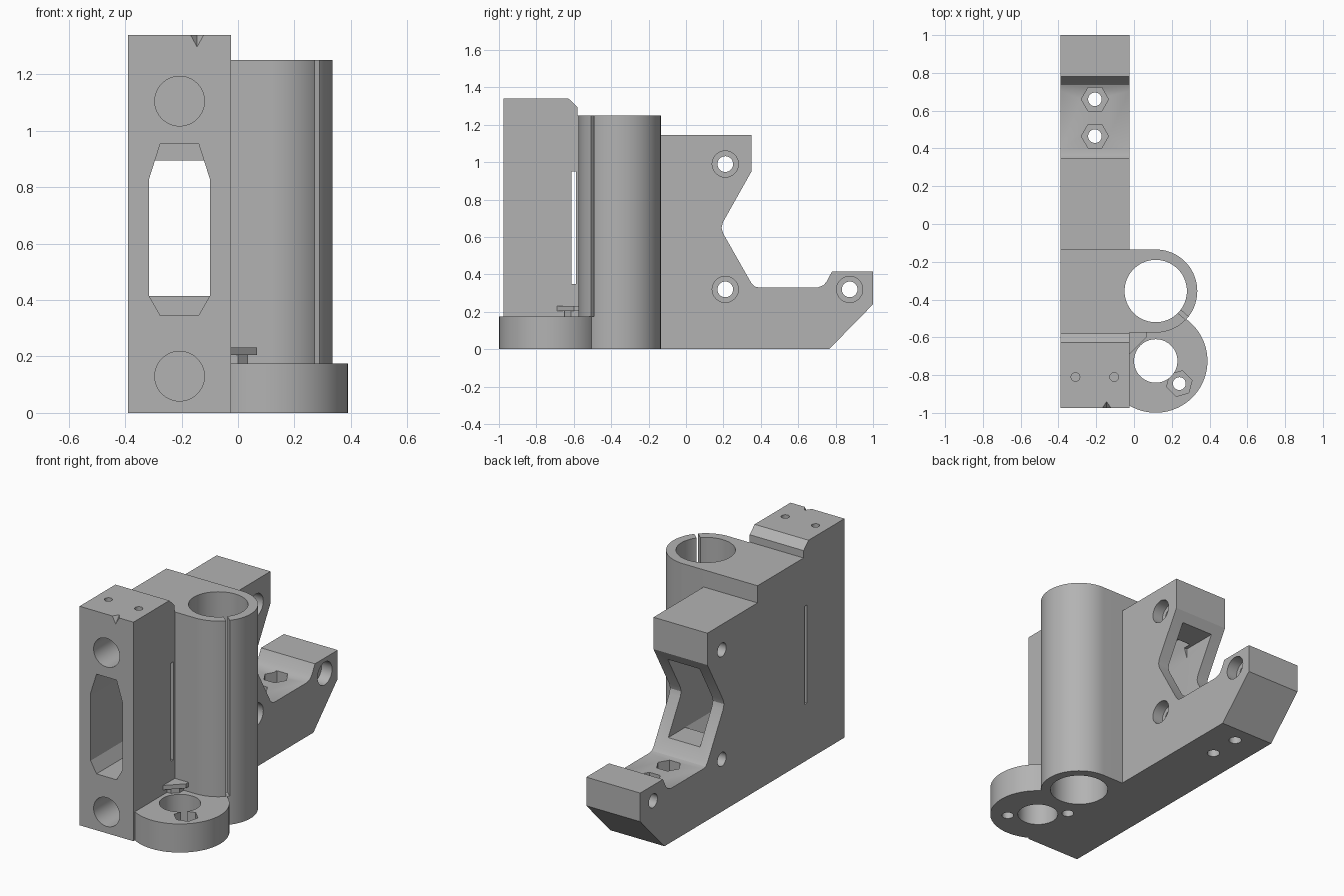
import bpy, bmesh
from math import cos, sin, pi, radians

old = bpy.data.objects.get("Cube")
if old:
    bpy.data.objects.remove(old, do_unlink=True)

grey = bpy.data.materials.new("plain grey")
grey.use_nodes = True
grey.diffuse_color = (0.45, 0.45, 0.45, 1)
grey.node_tree.nodes["Principled BSDF"].inputs["Base Color"].default_value = (0.45, 0.45, 0.45, 1)


def ngon(cx, cy, r, n=64, turn=0.0, sweep=2 * pi):
    """Points round a circle, or along part of it."""
    count = n if sweep == 2 * pi else n + 1
    return [(cx + r * cos(turn + sweep * i / n), cy + r * sin(turn + sweep * i / n))
            for i in range(count)]


def prism(name, pts, axis, lo, hi):
    """Extrude a 2D outline along an axis between lo and hi."""
    place = {"x": lambda p, d: (d, p[0], p[1]),
             "y": lambda p, d: (p[0], d, p[1]),
             "z": lambda p, d: (p[0], p[1], d)}[axis]
    bm = bmesh.new()
    a = [bm.verts.new(place(p, lo)) for p in pts]
    b = [bm.verts.new(place(p, hi)) for p in pts]
    bm.faces.new(a)
    bm.faces.new(b)
    for i in range(len(pts)):
        j = (i + 1) % len(pts)
        bm.faces.new((a[i], a[j], b[j], b[i]))
    bmesh.ops.recalc_face_normals(bm, faces=bm.faces)
    return finish(name, bm)


def finish(name, bm):
    mesh = bpy.data.meshes.new(name)
    bm.to_mesh(mesh)
    bm.free()
    mesh.materials.append(grey)
    ob = bpy.data.objects.new(name, mesh)
    bpy.context.collection.objects.link(ob)
    return ob


def combine(target, tool, operation):
    """Apply a boolean and discard the tool."""
    tool.hide_render = True
    mod = target.modifiers.new(operation, "BOOLEAN")
    mod.operation, mod.solver, mod.object = operation, "EXACT", tool
    bpy.context.view_layer.objects.active = target
    bpy.ops.object.modifier_apply(modifier=mod.name)
    bpy.data.objects.remove(tool, do_unlink=True)


LEFT, RIGHT = -0.39, -0.025
MID = -0.207
BEARING = (0.115, -0.355)
SCREW = (0.115, -0.725)

# Main block: side outline with a V notch and a rear foot
outline = [(-0.975, 0), (0.765, 0), (1, 0.24), (1, 0.415), (0.78, 0.415),
           (0.752, 0.362), (0.735, 0.342), (0.705, 0.33), (0.39, 0.33),
           (0.367, 0.335), (0.35, 0.352), (0.198, 0.62), (0.19, 0.65),
           (0.198, 0.68), (0.35, 0.95), (0.35, 1.145), (-0.135, 1.145),
           (-0.135, 1.25), (-0.58, 1.25), (-0.58, 1.295), (-0.628, 1.34),
           (-0.975, 1.34)]
body = prism("carriage_end_body", outline, "x", LEFT, RIGHT)

# Bearing housing and round base for the lead screw
bx, by = BEARING
housing = [(-0.2, by - 0.22)] + ngon(bx, by, 0.22, 48, -pi / 2, pi) + [(-0.2, by + 0.22)]
combine(body, prism("bearing_housing", housing, "z", 0, 1.25), "UNION")
combine(body, prism("screw_base", ngon(*SCREW, 0.274, 96), "z", 0, 0.175), "UNION")

# Small corner tab with its stem
tab = [(-0.06, -0.68), (-0.025, -0.69), (0.067, -0.598), (0.067, -0.54), (-0.06, -0.54)]
combine(body, prism("corner_tab", tab, "z", 0.205, 0.232), "UNION")
stem = [(-0.06, -0.65), (0.0, -0.65), (0.035, -0.615), (0.035, -0.54), (-0.06, -0.54)]
combine(body, prism("tab_stem", stem, "z", 0.16, 0.215), "UNION")

cuts = []


def cut(pts, axis, lo, hi):
    cuts.append(prism("cutter", pts, axis, lo, hi))


# Bearing bore with its clamping slit, and screw bore
cut(ngon(*BEARING, 0.165, 80), "z", -0.1, 1.4)
c, s, w = cos(radians(-41)), sin(radians(-41)), 0.011
cut([(bx + d * c - e * s, by + d * s + e * c)
     for d, e in ((0.12, -w), (0.3, -w), (0.3, w), (0.12, w))], "z", 0.175, 1.4)
cut(ngon(*SCREW, 0.115), "z", -0.1, 0.2)

# Nut pocket and fixing holes in the round base
cut(ngon(0.24, -0.845, 0.07, 6, radians(15)), "z", 0.09, 0.3)
cut(ngon(0.24, -0.845, 0.034, 24), "z", -0.1, 0.3)
cut(ngon(-0.01, -0.605, 0.034, 24), "z", -0.1, 0.17)

# Two rod sockets in the front
for z in (0.13, 1.105):
    cut(ngon(MID, z, 0.088), "y", -1.1, -0.2)

# Belt window: eight-sided in front, rectangular behind
window = [(-0.275, 0.345), (-0.14, 0.345), (-0.1, 0.415), (-0.1, 0.83),
          (-0.14, 0.955), (-0.275, 0.955), (-0.315, 0.83), (-0.315, 0.415)]
cut(window, "y", -1.1, 0.15)
cut([(-0.315, 0.415), (-0.1, 0.415), (-0.1, 0.895), (-0.315, 0.895)], "y", 0.1, 0.5)

# Thin slot across the block
cut([(-0.612, 0.35), (-0.588, 0.35), (-0.588, 0.95), (-0.612, 0.95)], "x", -0.5, 0.0)

# Counterbored cross holes
for y, z in ((0.21, 0.99), (0.21, 0.32), (0.875, 0.32)):
    cut(ngon(y, z, 0.042, 32), "x", -0.5, 0.1)
    cut(ngon(y, z, 0.07, 40), "x", RIGHT - 0.07, 0.1)

# Nut pockets in the rear foot
for y in (0.465, 0.66):
    cut(ngon(MID, y, 0.036, 32), "z", -0.1, 0.5)
    cut(ngon(MID, y, 0.072, 6), "z", 0.2, 0.5)

# Pilot holes on the top
for x in (-0.31, -0.105):
    cut(ngon(x, -0.81, 0.023, 24), "z", 1.2, 1.5)

# Pointed notch on the top front edge
bm = bmesh.new()
corners = [bm.verts.new(v) for v in ((-0.181, -0.985, 1.35), (-0.109, -0.985, 1.35),
                                     (-0.145, -0.932, 1.35), (-0.145, -0.985, 1.285))]
for i in range(4):
    bm.faces.new(corners[:i] + corners[i + 1:])
bmesh.ops.recalc_face_normals(bm, faces=bm.faces)
cuts.append(finish("cutter", bm))

for tool in cuts:
    combine(body, tool, "DIFFERENCE")

# Smooth the round walls only
bpy.ops.object.select_all(action="DESELECT")
body.select_set(True)
bpy.context.view_layer.objects.active = body
bpy.ops.object.shade_smooth_by_angle(angle=radians(25))
